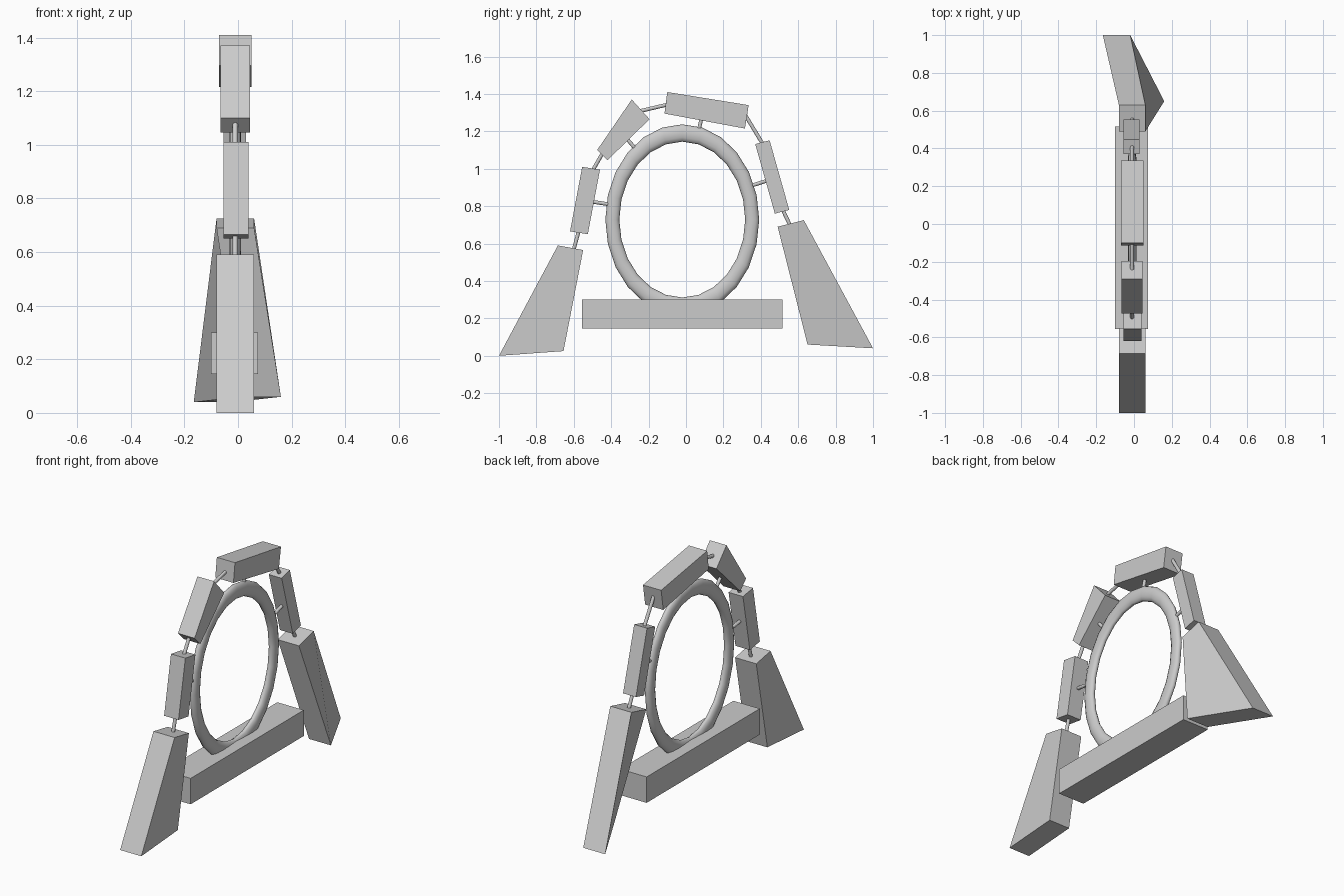
import bpy, bmesh, math
from mathutils import Vector, Matrix

if "Cube" in bpy.data.objects:
    bpy.data.objects.remove(bpy.data.objects["Cube"])

grey = bpy.data.materials.new("plain_grey")
grey.diffuse_color = (0.6, 0.6, 0.6, 1)
grey.use_nodes = True
grey.node_tree.nodes["Principled BSDF"].inputs["Base Color"].default_value = grey.diffuse_color
CX = -0.01  # middle plane of the arch


def finish(bm, name):
    bmesh.ops.recalc_face_normals(bm, faces=bm.faces)
    me = bpy.data.meshes.new(name)
    bm.to_mesh(me)
    bm.free()
    me.materials.append(grey)
    ob = bpy.data.objects.new(name, me)
    bpy.context.collection.objects.link(ob)
    return ob


def block(name, profile, xs):
    """Four side-profile points (y, z); xs holds the x range, one pair or one per point."""
    pairs = xs if isinstance(xs[0], tuple) else [xs] * 4
    bm = bmesh.new()
    a = [bm.verts.new((p[0], y, z)) for p, (y, z) in zip(pairs, profile)]
    b = [bm.verts.new((p[1], y, z)) for p, (y, z) in zip(pairs, profile)]
    bm.faces.new(a)
    bm.faces.new(b)
    for i in range(4):
        j = (i + 1) % 4
        bm.faces.new((a[i], a[j], b[j], b[i]))
    return finish(bm, name)


def rod(name, p, q, r=0.01):
    p, q = Vector((CX, *p)), Vector((CX, *q))
    d = q - p
    m = Matrix.Translation((p + q) / 2) @ d.to_track_quat('Z', 'Y').to_matrix().to_4x4()
    bm = bmesh.new()
    bmesh.ops.create_cone(bm, cap_ends=True, segments=12, radius1=r, radius2=r,
                          depth=d.length, matrix=m)
    return finish(bm, name)


# Base slab
block("base", [(-.555, .145), (.515, .145), (.515, .30), (-.555, .30)], (-.10, .075))

# Legs: the front one is straight, the rear one twists outward at the foot
block("front_leg", [(-1, 0), (-.655, .025), (-.55, .565), (-.685, .59)], (-.08, .06))
block("rear_leg", [(.65, .06), (1, .04), (.63, .725), (.49, .69)],
      [(.015, .16), (-.165, -.02), (-.08, .06), (-.08, .06)])

# Floating arch blocks
block("front_lower_block", [(-.62, .665), (-.525, .65), (-.46, .995), (-.555, 1.01)], (-.055, .04))
block("front_upper_block", [(-.475, 1.1), (-.42, 1.045), (-.195, 1.265), (-.29, 1.37)], (-.065, .045))
block("top_block", [(-.115, 1.295), (.315, 1.215), (.335, 1.34), (-.10, 1.41)], (-.07, .05))
block("rear_block", [(.475, .76), (.552, .78), (.447, 1.152), (.37, 1.132)], (-.055, .03))

# Oval ring with an oval cross-section
bm = bmesh.new()
N, M = 24, 12
rows = []
for i in range(N):
    a = math.tau * i / N
    row = []
    for j in range(M):
        t = math.tau * j / M
        k = 1 + 0.1 * math.cos(t)
        row.append(bm.verts.new((CX + .022 * math.sin(t), -.02 + .374 * k * math.cos(a),
                                 .728 + .463 * k * math.sin(a))))
    rows.append(row)
for i in range(N):
    for j in range(M):
        r, s, j2 = rows[i], rows[(i + 1) % N], (j + 1) % M
        bm.faces.new((r[j], s[j], s[j2], r[j2]))
for f in bm.faces:
    f.smooth = True
finish(bm, "ring")

# Rods joining the blocks, and struts holding the ring
for i, (p, q) in enumerate([((-.605, .55), (-.57, .68)), ((-.505, .98), (-.445, 1.085)),
                            ((-.26, 1.305), (-.09, 1.345)), ((.315, 1.29), (.415, 1.125)),
                            ((.515, .785), (.56, .69))]):
    rod(f"link_rod_{i + 1}", p, q)
for i, (p, q) in enumerate([((-.51, .825), (-.40, .808)), ((-.32, 1.165), (-.26, 1.095)),
                            ((.085, 1.28), (.065, 1.19)), ((.43, .935), (.345, .908))]):
    rod(f"ring_strut_{i + 1}", p, q)
